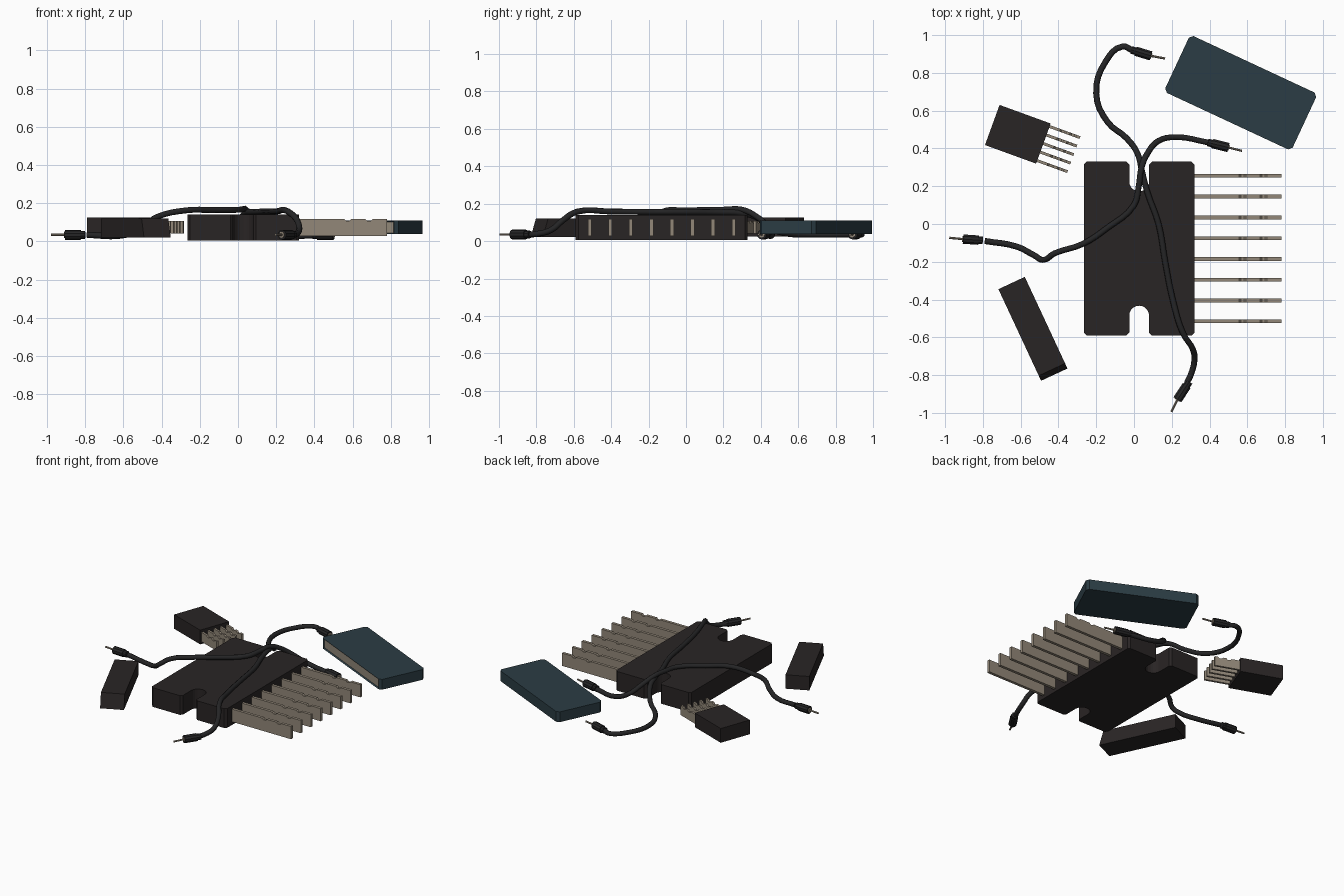
import bpy, bmesh
from math import sin, cos, pi, radians
from mathutils import Matrix, Vector

if "Cube" in bpy.data.objects:
    bpy.data.objects.remove(bpy.data.objects["Cube"])


def material(name, rgb):
    m = bpy.data.materials.new(name)
    m.diffuse_color = (*rgb, 1)
    m.use_nodes = True
    m.node_tree.nodes["Principled BSDF"].inputs["Base Color"].default_value = m.diffuse_color
    return m


DARK = material("dark_plastic", (0.022, 0.018, 0.018))
RUBBER = material("black_rubber", (0.018, 0.018, 0.019))
METAL = material("dull_metal", (0.29, 0.245, 0.19))
TEAL = material("teal_plastic", (0.024, 0.046, 0.058))


def finish(name, bm, mats, matrix=Matrix()):
    bmesh.ops.recalc_face_normals(bm, faces=bm.faces)
    me = bpy.data.meshes.new(name)
    bm.to_mesh(me)
    bm.free()
    for m in mats:
        me.materials.append(m)
    ob = bpy.data.objects.new(name, me)
    ob.matrix_world = matrix
    bpy.context.collection.objects.link(ob)
    return ob


def prism(pts, z0, z1):
    """Extrude a flat outline between two heights."""
    bm = bmesh.new()
    base = bm.faces.new([bm.verts.new((x, y, z0)) for x, y in pts])
    ext = bmesh.ops.extrude_face_region(bm, geom=[base])
    top = [g for g in ext["geom"] if isinstance(g, bmesh.types.BMVert)]
    bmesh.ops.translate(bm, verts=top, vec=(0, 0, z1 - z0))
    bmesh.ops.recalc_face_normals(bm, faces=bm.faces)
    return bm


def rect(hx, hy, c=0.0):
    """Rectangle outline with optional cut corners."""
    if not c:
        return [(-hx, -hy), (hx, -hy), (hx, hy), (-hx, hy)]
    return [(-hx + c, -hy), (hx - c, -hy), (hx, -hy + c), (hx, hy - c),
            (hx - c, hy), (-hx + c, hy), (-hx, hy - c), (-hx, -hy + c)]


def place(x, y, deg=0):
    return Matrix.Translation((x, y, 0)) @ Matrix.Rotation(radians(deg), 4, 'Z')


# Main block: chamfered slab with an arched notch at each end
hx, hy, r, c = 0.2925, 0.46, 0.0525, 0.015
arch = [(r * cos(pi * i / 10), 0.355 - r * sin(pi * i / 10)) for i in range(11)]
top = ([(hx, hy - c), (hx - c, hy), (r + c, hy), (r, hy - c)] + arch
       + [(-r, hy - c), (-r - c, hy), (-hx + c, hy), (-hx, hy - c)])
outline = top + [(-x, -y) for x, y in top]
finish("main_block", prism(outline, 0.005, 0.14), [DARK], place(0.0275, -0.13))


def blade(name, length, z0, z1, thick, notches, depth, matrix):
    """Flat pin standing on edge, with small dips along its top."""
    pts = [(0, z0), (length, z0), (length, z1)]
    for n in sorted(notches, reverse=True):
        pts += [(n + 0.018, z1), (n + 0.008, z1 - depth),
                (n - 0.008, z1 - depth), (n - 0.018, z1)]
    pts.append((0, z1))
    bm = prism(pts, -thick / 2, thick / 2)
    finish(name, bm, [METAL], matrix @ Matrix.Rotation(pi / 2, 4, 'X'))


# Eight large pins
for i in range(8):
    blade(f"block_pin_{i + 1}", 0.475, 0.028, 0.117, 0.02, (0.27, 0.38), 0.01,
          place(0.305, -0.515 + 0.11 * i))

# Small plug with five pins
plug = place(-0.615, 0.475, -20)
finish("plug_body", prism(rect(0.144, 0.113), 0.025, 0.125), [DARK], plug)
for i in range(5):
    blade(f"plug_pin_{i + 1}", 0.18, 0.042, 0.108, 0.015, (0.085, 0.14), 0.01,
          plug @ place(0.135, -0.096 + 0.048 * i))

# Loose bar with one sloping end
bm = prism(rect(0.2675, 0.077), 0.022, 0.12)
for v in bm.verts:
    if v.co.x > 0 and v.co.z > 0.1:
        v.co.x -= 0.03
finish("loose_bar", bm, [DARK], place(-0.535, -0.555, -65))

# Teal cover with recessed metal strip along one side
bm = prism(rect(0.372, 0.166, 0.018), 0.038, 0.11)
side = [f for f in bm.faces if f.normal.y < -0.9]
bmesh.ops.inset_individual(bm, faces=side, thickness=0.01, depth=-0.008)
for f in side:
    f.material_index = 1
finish("teal_cover", bm, [TEAL, METAL], place(0.565, 0.695, -25))


def wire(name, pts, radius=0.016):
    cu = bpy.data.curves.new(name, 'CURVE')
    cu.dimensions = '3D'
    cu.bevel_depth = radius
    cu.bevel_resolution = 2
    cu.resolution_u = 4
    cu.use_fill_caps = True
    sp = cu.splines.new('BEZIER')
    sp.bezier_points.add(len(pts) - 1)
    for bp, p in zip(sp.bezier_points, pts):
        bp.co = p
        bp.handle_left_type = bp.handle_right_type = 'AUTO'
    cu.materials.append(RUBBER)
    bpy.context.collection.objects.link(bpy.data.objects.new(name, cu))


def rod(name, a, b, radius, sides, mat):
    a, b = Vector(a), Vector(b)
    d = b - a
    bm = bmesh.new()
    bmesh.ops.create_cone(bm, cap_ends=True, segments=sides, radius1=radius,
                          radius2=radius, depth=d.length)
    rot = d.to_track_quat('Z', 'Y').to_matrix().to_4x4()
    finish(name, bm, [mat], Matrix.Translation((a + b) / 2) @ rot)


def jack(name, a, b, tip):
    """Wire end: grip, metal collar and thin probe."""
    a, b, tip = (Vector((*p, z)) for p, z in ((a, 0.035), (b, 0.035), (tip, 0.035)))
    u = (b - a).normalized()
    rod(name + "_grip_rear", a, a.lerp(b, 0.3), 0.021, 10, RUBBER)
    rod(name + "_grip_front", a.lerp(b, 0.22), b, 0.026, 10, RUBBER)
    rod(name + "_collar", b - u * 0.01, b + u * 0.004, 0.016, 10, METAL)
    rod(name + "_probe", b, tip, 0.006, 8, METAL)


# Two crossing jumper wires
wire("long_wire", [
    (-0.01, 0.92, 0.035), (-0.06, 0.94, 0.035), (-0.15, 0.86, 0.035),
    (-0.20, 0.69, 0.035), (-0.14, 0.54, 0.04), (-0.04, 0.455, 0.07),
    (0.02, 0.37, 0.13), (0.04, 0.29, 0.15), (0.07, 0.17, 0.154),
    (0.13, 0.0, 0.156), (0.165, -0.2, 0.156), (0.205, -0.4, 0.158),
    (0.26, -0.58, 0.158), (0.31, -0.66, 0.11), (0.32, -0.72, 0.06),
    (0.30, -0.80, 0.038), (0.28, -0.84, 0.035)])
wire("cross_wire", [
    (-0.79, -0.09, 0.035), (-0.62, -0.12, 0.03), (-0.53, -0.165, 0.055),
    (-0.48, -0.19, 0.09), (-0.42, -0.155, 0.13), (-0.27, -0.105, 0.163),
    (-0.14, -0.02, 0.165), (0.0, 0.10, 0.166), (0.025, 0.2, 0.168),
    (0.04, 0.3, 0.168), (0.075, 0.38, 0.13), (0.13, 0.44, 0.075),
    (0.22, 0.46, 0.035), (0.40, 0.43, 0.03)])
jack("upper_jack", (-0.015, 0.922), (0.09, 0.89), (0.165, 0.876))
jack("lower_jack", (0.292, -0.835), (0.23, -0.93), (0.197, -0.995))
jack("left_jack", (-0.80, -0.087), (-0.905, -0.08), (-0.978, -0.073))
jack("right_jack", (0.39, 0.432), (0.50, 0.405), (0.572, 0.387))
